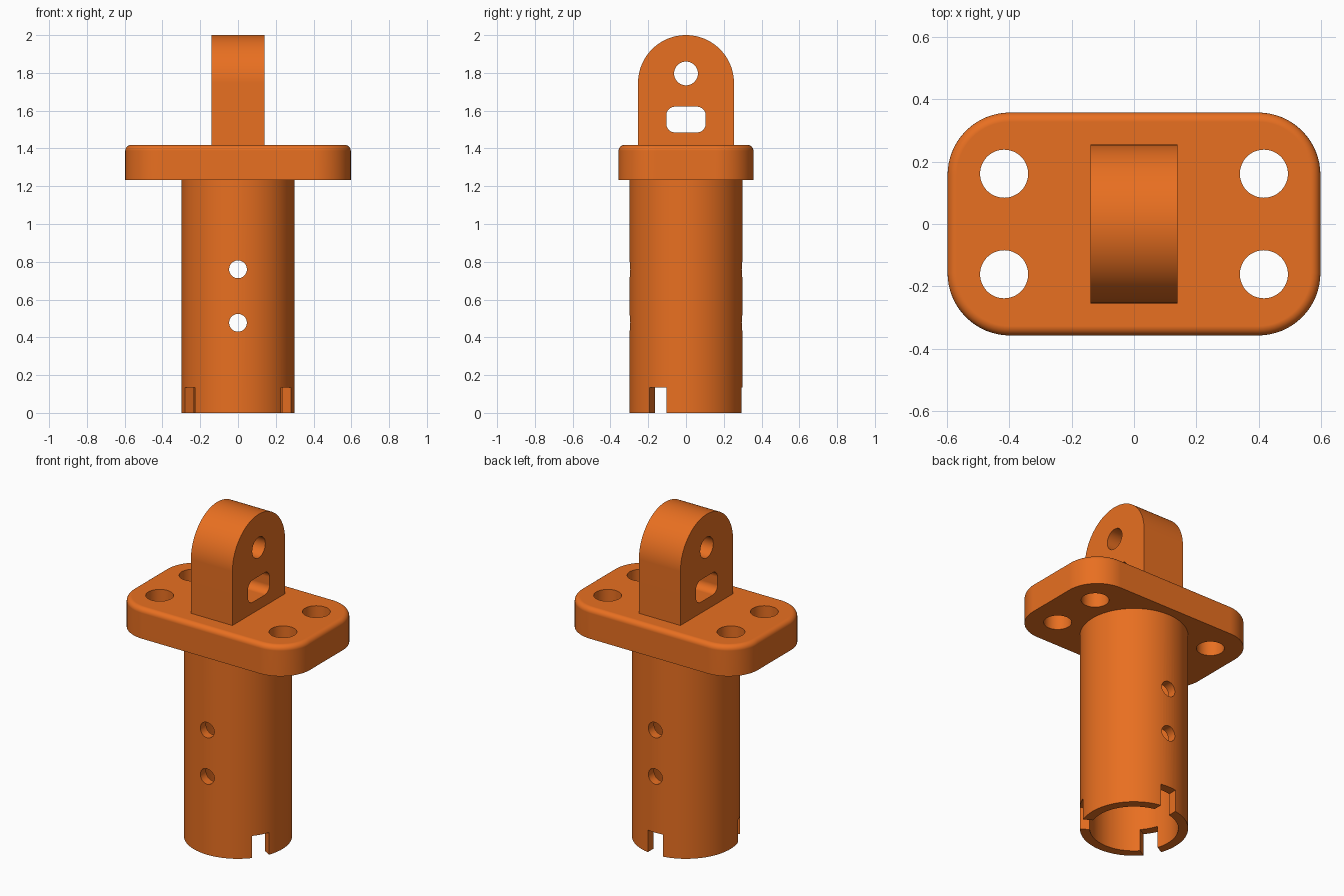
import bpy, bmesh
from math import sin, cos, pi, radians
from mathutils import Matrix, Vector

if "Cube" in bpy.data.objects:
    bpy.data.objects.remove(bpy.data.objects["Cube"])

orange = bpy.data.materials.new("orange_paint")
orange.diffuse_color = (0.81, 0.16, 0.015, 1)
orange.use_nodes = True
orange.node_tree.nodes["Principled BSDF"].inputs["Base Color"].default_value = orange.diffuse_color

# Axis maps: extrude profile along x (profile in y,z) or along y (profile in z,x)
ALONG_X = Matrix(((0, 0, 1, 0), (1, 0, 0, 0), (0, 1, 0, 0), (0, 0, 0, 1)))
ALONG_Y = Matrix(((0, 1, 0, 0), (0, 0, 1, 0), (1, 0, 0, 0), (0, 0, 0, 1)))


def arc(cx, cy, r, a0, a1, n):
    return [(cx + r * cos(a0 + (a1 - a0) * i / n), cy + r * sin(a0 + (a1 - a0) * i / n))
            for i in range(n + 1)]


def circle(cx, cy, r, n=48):
    return arc(cx, cy, r, 0, 2 * pi, n)[:-1]


def rounded_rect(cx, cy, hx, hy, r, n=12):
    pts = []
    for i, (sx, sy) in enumerate(((1, 1), (-1, 1), (-1, -1), (1, -1))):
        pts += arc(cx + sx * (hx - r), cy + sy * (hy - r), r, i * pi / 2, (i + 1) * pi / 2, n)
    return pts


def prism(name, pts, lo, hi, matrix=Matrix(), top_fillet=0):
    """Extrude a closed outline from lo to hi, optionally rounding the top rim."""
    bm = bmesh.new()
    base = bm.faces.new([bm.verts.new((x, y, lo)) for x, y in pts])
    ext = bmesh.ops.extrude_face_region(bm, geom=[base])["geom"]
    bmesh.ops.translate(bm, vec=(0, 0, hi - lo),
                        verts=[g for g in ext if isinstance(g, bmesh.types.BMVert)])
    if top_fillet:
        rim = [e for e in bm.edges if all(v.co.z > hi - 1e-5 for v in e.verts)]
        bmesh.ops.bevel(bm, geom=rim, offset=top_fillet, segments=6, profile=0.5,
                        affect='EDGES')
    bmesh.ops.recalc_face_normals(bm, faces=bm.faces)
    bm.transform(matrix)
    mesh = bpy.data.meshes.new(name)
    bm.to_mesh(mesh)
    bm.free()
    obj = bpy.data.objects.new(name, mesh)
    bpy.context.collection.objects.link(obj)
    return obj


def finish(obj, cutters):
    """Cut the holes, then shade and colour the part."""
    bpy.ops.object.select_all(action='DESELECT')
    bpy.context.view_layer.objects.active = obj
    obj.select_set(True)
    for c in cutters:
        c.hide_render = True
        mod = obj.modifiers.new("cut", 'BOOLEAN')
        mod.operation, mod.solver, mod.object = 'DIFFERENCE', 'EXACT', c
        bpy.ops.object.modifier_apply(modifier=mod.name)
        bpy.data.objects.remove(c)
    bpy.ops.object.shade_smooth_by_angle(angle=radians(30))
    wn = obj.modifiers.new("weighted_normals", 'WEIGHTED_NORMAL')
    wn.keep_sharp = True
    obj.data.materials.clear()
    obj.data.materials.append(orange)


# Hollow sleeve with two cross-drilled holes and three rim notches
sleeve = prism("sleeve", circle(0, 0, 0.299, 96), 0, 1.25)
cuts = [prism("bore", circle(0, 0, 0.245, 96), -0.1, 1.4)]
cuts += [prism("pin_hole", circle(z, 0, 0.047), -0.5, 0.5, ALONG_Y) for z in (0.477, 0.76)]
for deg in (90, 210, 330):
    box = [(0.15, -0.052), (0.4, -0.052), (0.4, 0.052), (0.15, 0.052)]
    cuts.append(prism("notch", box, -0.1, 0.135, Matrix.Rotation(radians(deg), 4, 'Z')))
finish(sleeve, cuts)

# Mounting flange with four bolt holes
flange = prism("flange", rounded_rect(0, 0, 0.597, 0.357, 0.2, 16), 1.233, 1.418,
               top_fillet=0.03)
finish(flange, [prism("bolt_hole", circle(sx * 0.416, sy * 0.161, 0.077), 1, 1.6)
                for sx in (-1, 1) for sy in (-1, 1)])

# Round-topped lug with a pin hole and a slot
outline = [(-0.254, 1.40), (0.254, 1.40)] + arc(0, 1.746, 0.254, 0, pi, 48)
lug = prism("lug", outline, -0.14, 0.14, ALONG_X)
finish(lug, [prism("lug_hole", circle(0, 1.797, 0.063), -0.3, 0.3, ALONG_X),
             prism("lug_slot", rounded_rect(0, 1.553, 0.104, 0.068, 0.045), -0.3, 0.3, ALONG_X)])
